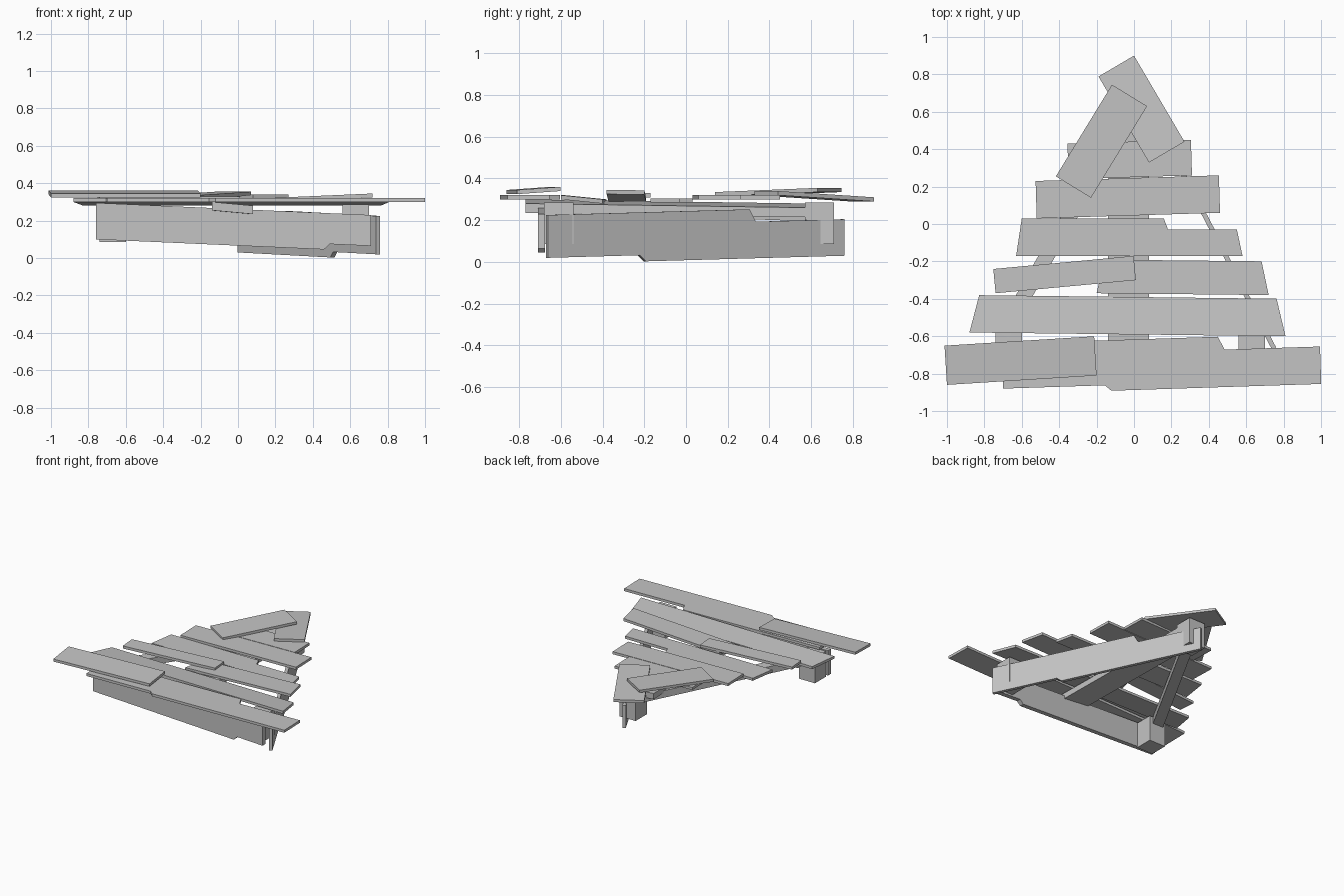
import bpy
import bmesh
from mathutils import Vector

cube = bpy.data.objects.get("Cube")
if cube:
    bpy.data.objects.remove(cube, do_unlink=True)

grey = bpy.data.materials.new("weathered grey")
grey.use_nodes = True
grey.diffuse_color = [0.55] * 3 + [1]
shader = grey.node_tree.nodes["Principled BSDF"]
shader.inputs["Base Color"].default_value = grey.diffuse_color


def slab(name, outline, offset):
    """Extrude a flat outline along an offset vector."""
    bm = bmesh.new()
    face = bm.faces.new([bm.verts.new(point) for point in outline])
    extruded = bmesh.ops.extrude_face_region(bm, geom=[face])["geom"]
    moved = [item for item in extruded if isinstance(item, bmesh.types.BMVert)]
    bmesh.ops.translate(bm, verts=moved, vec=offset)
    bmesh.ops.recalc_face_normals(bm, faces=bm.faces)
    mesh = bpy.data.meshes.new(name)
    bm.to_mesh(mesh)
    bm.free()
    mesh.materials.append(grey)
    board_object = bpy.data.objects.new(name, mesh)
    bpy.context.collection.objects.link(board_object)


def edge(origin, along, across, step):
    """Points of one long edge; a step shifts it sideways from a fraction of its length on."""
    points = [origin, origin + along]
    if step:
        where, shift = step
        side = across.normalized() * shift
        points = [origin, origin + along * where,
                  origin + along * (where + 0.02) + side, origin + along + side]
    return points


def board(name, start, end, width, height=0.32, rise=0, tilt=0, taper=0,
          near_step=None, far_step=None, thick=0.02, upright=False):
    """Board whose near edge runs from start to end, reaching to the left of that line.

    Rise is the climb along the board, tilt the climb across it."""
    along = Vector((*end, height + rise)) - Vector((*start, height))
    leftward = Vector((-along.y, along.x, 0)).normalized()
    if upright:
        across, offset = Vector((0, 0, width)), leftward * thick
    else:
        across, offset = leftward * width + Vector((0, 0, tilt)), Vector((0, 0, -thick))
    origin = Vector((*start, height))
    inset = along.normalized() * taper
    near = edge(origin, along, across, near_step)
    far = edge(origin + across + inset, along - inset * 2, across, far_step)
    slab(name, near + far[::-1], offset)


# Deck planks, front to back
board("front_plank", start=(-0.7, -0.88), end=(1, -0.825), width=0.24,
      near_step=(0.32, -0.03), far_step=(0.68, -0.07))
board("front_overlay_plank", start=(-1, -0.86), end=(-0.2, -0.81), width=0.21,
      height=0.345, tilt=0.015)
board("second_plank", start=(-0.88, -0.58), end=(0.81, -0.6), width=0.2,
      tilt=-0.02, taper=0.05)
board("third_plank", start=(-0.2, -0.37), end=(0.72, -0.38), width=0.18,
      height=0.305, rise=0.04, taper=0.04)
board("third_overlay_plank", start=(-0.74, -0.37), end=(0.01, -0.3), width=0.13,
      height=0.33)
board("fourth_plank", start=(-0.63, -0.17), end=(0.58, -0.17), width=0.2,
      height=0.305, taper=0.03, far_step=(0.66, -0.06))
board("fifth_plank", start=(-0.52, 0.03), end=(0.46, 0.06), width=0.2)
board("sixth_plank", start=(-0.35, 0.24), end=(0.31, 0.26), width=0.19)

# Crossed planks at the tip
board("tip_plank", start=(0.27, 0.44), end=(0, 0.9), width=0.22,
      height=0.34, rise=-0.03)
board("tip_overlay_plank", start=(-0.23, 0.14), end=(0.07, 0.63), width=0.22,
      height=0.335, rise=0.02)

# Upright boards along the front and one side
board("front_board", start=(-0.76, -0.71), end=(0.71, -0.71), width=0.195,
      height=0.1, rise=-0.065, near_step=(0.83, 0.03), thick=0.035, upright=True)
board("side_board", start=(0.76, -0.66), end=(0.02, 0.76), width=0.205,
      height=0.02, rise=0.04, near_step=(0.31, -0.03), far_step=(0.68, -0.06),
      thick=0.025, upright=True)

# Bearers under the deck
board("middle_bearer", start=(0.08, -0.77), end=(0.08, 0.6), width=0.22,
      height=0.28, rise=-0.02, tilt=0.02, thick=0.045)
board("side_bearer", start=(-0.67, -0.61), end=(0.02, 0.6), width=0.08,
      height=0.29, rise=-0.04, thick=0.055)

# Corner posts, each placed by its front corner on the -x side
post_size = 0.14
posts = {"front_right_post": (-0.74, -0.68),
         "front_left_post": (0.56, -0.68),
         "tip_post": (-0.06, 0.57)}
for name, (x, y) in posts.items():
    board(name, start=(x, y), end=(x + post_size, y), width=post_size,
          height=0.285, thick=0.2)
